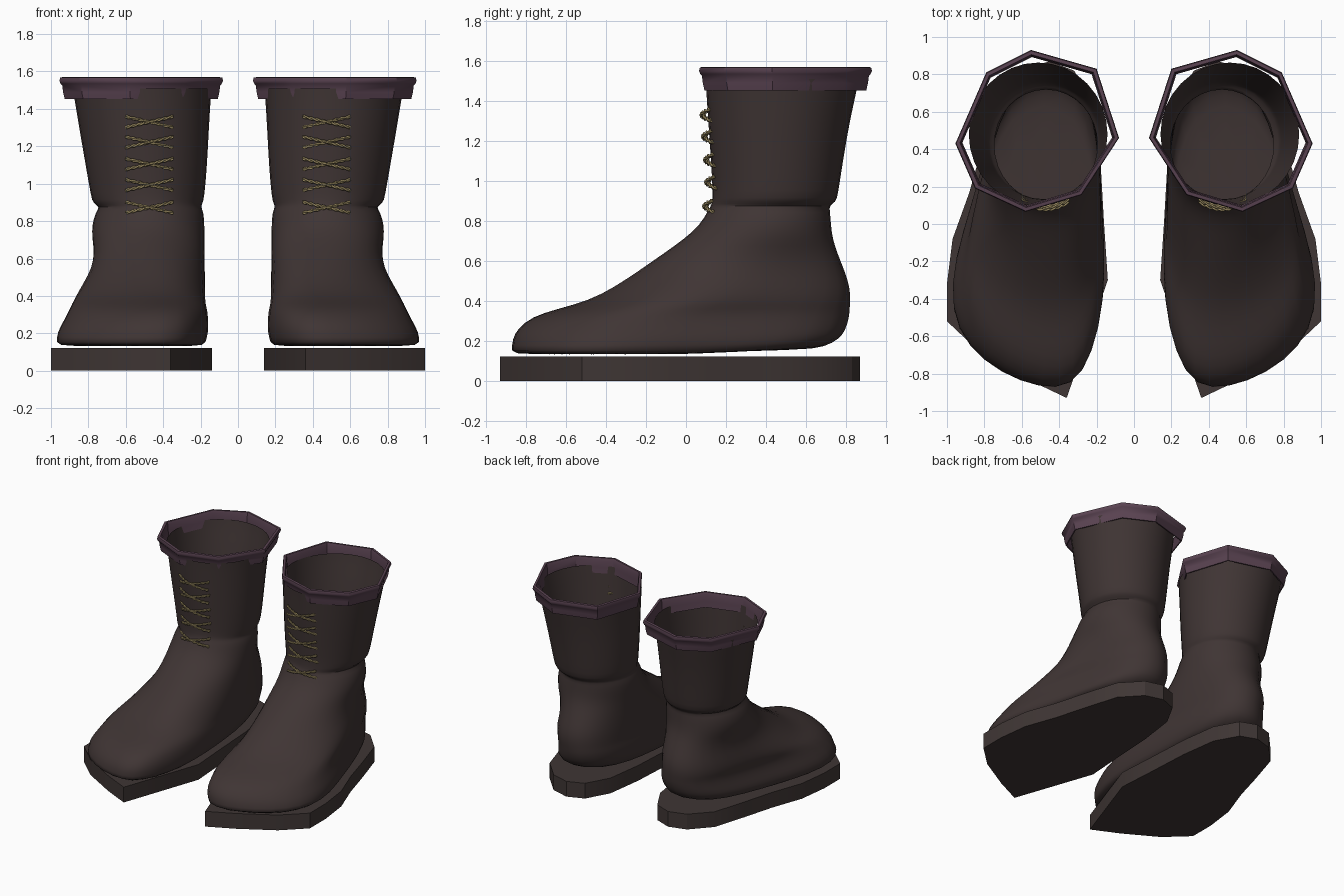
import bpy, bmesh, math


def material(name, rgb):
    m = bpy.data.materials.new(name)
    m.diffuse_color = (*rgb, 1)
    return m


LEATHER = material("dark brown leather", (0.050, 0.035, 0.034))
SOLE = material("brown sole", (0.050, 0.037, 0.035))
CUFF = material("plum trim", (0.100, 0.055, 0.082))
LACE = material("straw lace", (0.33, 0.26, 0.12))


def loft(name, rings, mat, cap_bottom=False, cap_top=False, loop=False, subsurf=0, angle=30):
    """Skin a stack of equal-length rings, then mirror to the other boot."""
    bm = bmesh.new()
    vr = [[bm.verts.new(p) for p in r] for r in rings]
    n = len(vr[0])
    pairs = list(zip(vr, vr[1:])) + ([(vr[-1], vr[0])] if loop else [])
    for a, b in pairs:
        for i in range(n):
            j = (i + 1) % n
            bm.faces.new((a[i], a[j], b[j], b[i]))
    if cap_bottom:
        bm.faces.new(vr[0][::-1])
    if cap_top:
        bm.faces.new(vr[-1])
    me = bpy.data.meshes.new(name)
    bm.to_mesh(me)
    bm.free()
    me.materials.append(mat)
    ob = bpy.data.objects.new(name, me)
    bpy.context.collection.objects.link(ob)
    bpy.context.view_layer.objects.active = ob
    ob.select_set(True)
    bpy.ops.object.shade_smooth_by_angle(angle=math.radians(angle))
    ob.select_set(False)
    if subsurf:
        s = ob.modifiers.new("smooth", "SUBSURF")
        s.levels = s.render_levels = subsurf
    m = ob.modifiers.new("pair", "MIRROR")
    m.use_mirror_merge = False
    return ob


# Sole: flat slab with a pointed toe
outline = [(0.36, -0.93), (0.57, -0.83), (0.83, -0.68), (1.0, -0.52), (1.0, -0.32),
           (0.97, -0.08), (0.88, 0.17), (0.81, 0.42), (0.73, 0.68), (0.59, 0.83),
           (0.45, 0.87), (0.32, 0.82), (0.22, 0.64), (0.18, 0.35), (0.16, 0.0), (0.14, -0.3)]
loft("sole", [[(x, y, z) for x, y in outline] for z in (0, 0.122)], SOLE, True, True)

# Boot body: rings morph from a foot outline to an oval shaft
FOOT = [(0.50, -0.86), (0.70, -0.78), (0.88, -0.63), (0.97, -0.42), (0.95, -0.15), (0.86, 0.15),
        (0.77, 0.50), (0.66, 0.74), (0.48, 0.83), (0.30, 0.75), (0.21, 0.50), (0.19, 0.20),
        (0.17, -0.10), (0.17, -0.40), (0.23, -0.68), (0.33, -0.86)]
foot = [((x - 0.17) / 0.8, (y + 0.86) / 1.69) for x, y in FOOT]
oval = [(0.5 + 0.5 * math.sin(k * math.pi / 8), 0.5 - 0.5 * math.cos(k * math.pi / 8))
        for k in range(16)]

# z, inner x, outer x, front y, back y, foot weight
levels = [
    (0.128, 0.20, 0.95, -0.86, 0.62, 1), (0.145, 0.18, 0.98, -0.87, 0.71, 1),
    (0.21, 0.165, 0.97, -0.865, 0.79, 1), (0.26, 0.165, 0.94, -0.84, 0.82, 1),
    (0.32, 0.17, 0.91, -0.77, 0.835, 1), (0.36, 0.18, 0.89, -0.64, 0.835, 0.95),
    (0.40, 0.18, 0.87, -0.49, 0.835, 0.8), (0.47, 0.18, 0.83, -0.36, 0.83, 0.6),
    (0.55, 0.18, 0.785, -0.24, 0.80, 0.35), (0.64, 0.18, 0.77, -0.11, 0.76, 0.15),
    (0.71, 0.18, 0.78, -0.01, 0.735, 0), (0.78, 0.18, 0.78, 0.07, 0.725, 0),
    (0.85, 0.185, 0.76, 0.11, 0.72, 0), (0.875, 0.20, 0.735, 0.125, 0.715, 0),
    (0.895, 0.19, 0.775, 0.13, 0.75, 0), (0.93, 0.18, 0.785, 0.135, 0.76, 0),
    (1.10, 0.165, 0.815, 0.125, 0.785, 0), (1.30, 0.155, 0.85, 0.11, 0.82, 0),
    (1.45, 0.145, 0.875, 0.10, 0.855, 0), (1.51, 0.14, 0.885, 0.095, 0.865, 0)]
rings = []
for z, x0, x1, y0, y1, w in levels:
    x0, x1, y0, y1 = x0 - 0.008, x1 + 0.008, y0 - 0.008, y1 + 0.008
    ring = []
    for (fx, fy), (ox, oy) in zip(foot, oval):
        x = x0 + (x1 - x0) * (fx * w + ox * (1 - w))
        y = y0 + (y1 - y0) * (fy * w + oy * (1 - w))
        lift = 0.025 * min(max((y - 0.1) / 0.4, 0), 1) if z < 0.2 else 0   # raised heel
        ring.append((x, y, z + lift))
    rings.append(ring)
loft("boot_body", rings, LEATHER, cap_bottom=True, subsurf=1, angle=80)

# Cuff: angular flared band round the opening
rim = [(0.58, 0.065), (0.85, 0.19), (0.955, 0.43), (0.79, 0.81), (0.55, 0.93),
       (0.20, 0.83), (0.08, 0.46), (0.28, 0.155)]
CX, CY = 0.515, 0.49
profile = [(0.935, 1.452), (0.955, 1.49), (0.965, 1.525), (0.985, 1.535), (1.0, 1.55),
           (0.99, 1.568), (0.945, 1.57), (0.93, 1.55), (0.925, 1.50), (0.915, 1.452)]
loft("cuff", [[(CX + (x - CX) * s, CY + (y - CY) * s, z) for x, y in rim] for s, z in profile],
     CUFF, loop=True, angle=40)

# Laces: five crosses of two-strand rope on each shaft front
cu = bpy.data.curves.new("laces", "CURVE")
cu.dimensions = "3D"
cu.bevel_depth = 0.0055
cu.bevel_resolution = 1
cu.use_fill_caps = True
cu.materials.append(LACE)
N = 28
for side in (-1, 1):
    for z, front in ((1.33, 0.105), (1.222, 0.113), (1.105, 0.122), (0.993, 0.128), (0.873, 0.118)):
        for slope in (-1, 1):
            for phase in (0, math.pi):
                sp = cu.splines.new("POLY")
                sp.points.add(N - 1)
                for i, p in enumerate(sp.points):
                    t = 2 * i / (N - 1) - 1
                    a = t * 12 + phase
                    y = front - 0.022 - 0.006 * slope + 0.04 * t * t
                    p.co = (side * (0.474 + 0.127 * t), y + 0.005 * math.cos(a),
                            z + slope * 0.029 * t + 0.005 * math.sin(a), 1)
bpy.context.collection.objects.link(bpy.data.objects.new("laces", cu))
